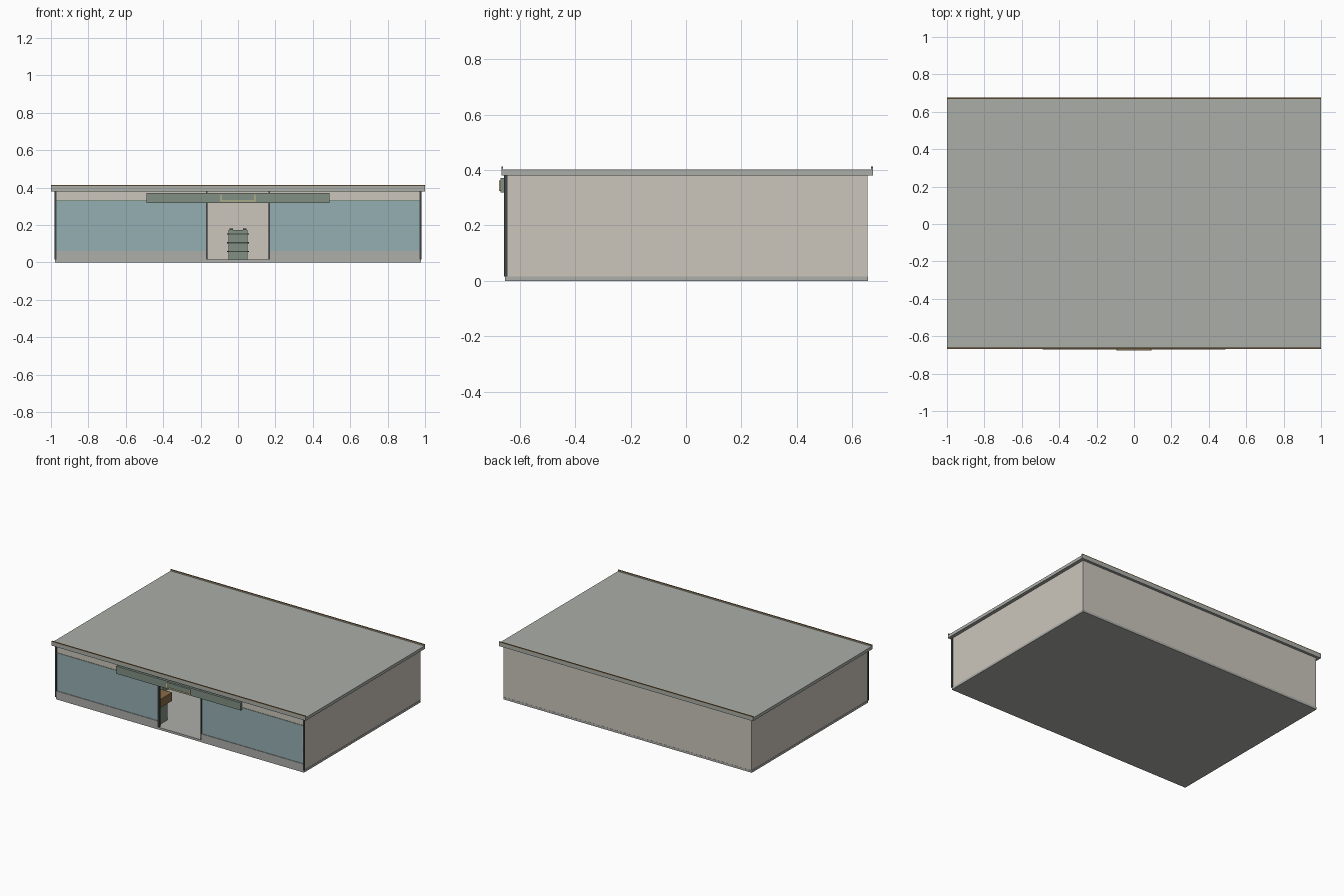
import bpy

if "Cube" in bpy.data.objects:
    bpy.data.objects.remove(bpy.data.objects["Cube"])

mats = {}


def mat(name, rgb):
    m = bpy.data.materials.new(name)
    m.diffuse_color = (*rgb, 1)
    m.use_nodes = True
    m.node_tree.nodes["Principled BSDF"].inputs["Base Color"].default_value = m.diffuse_color
    mats[name] = m


mat("plaster", (0.60, 0.56, 0.50))
mat("concrete", (0.42, 0.42, 0.40))
mat("roof_grey", (0.40, 0.42, 0.39))
mat("glass", (0.30, 0.43, 0.45))
mat("dark_metal", (0.05, 0.06, 0.06))
mat("green_metal", (0.22, 0.28, 0.23))
mat("wood", (0.25, 0.15, 0.06))
mat("gold", (0.65, 0.53, 0.25))


def box(name, x, y, z, m):
    """Axis-aligned box from (min, max) ranges."""
    bpy.ops.mesh.primitive_cube_add(
        size=1, location=[(a + b) / 2 for a, b in (x, y, z)])
    o = bpy.context.object
    o.name = name
    o.scale = [b - a for a, b in (x, y, z)]
    bpy.ops.object.transform_apply(location=False, rotation=False, scale=True)
    o.data.materials.append(mats[m])
    return o


def pair(name, x, y, z, m):
    """Box and its mirror image across x = 0."""
    box("right_" + name, x, y, z, m)
    box("left_" + name, (-x[1], -x[0]), y, z, m)


# floor, walls and roof
box("floor_slab", (-0.978, 0.978), (-0.653, 0.657), (0, 0.016), "concrete")
box("back_wall", (-0.975, 0.975), (0.642, 0.656), (0.016, 0.382), "plaster")
pair("side_wall", (0.962, 0.976), (-0.65, 0.656), (0.016, 0.382), "plaster")
box("roof_slab", (-1, 1), (-0.662, 0.67), (0.38, 0.402), "roof_grey")

# roof edge fascias with thin trim on top
for side, y0, y1 in (("front", -0.667, -0.661), ("back", 0.669, 0.675)):
    box(side + "_fascia", (-1, 1), (y0, y1), (0.38, 0.407), "roof_grey")
    box(side + "_roof_trim", (-1, 1), (y0, y1), (0.407, 0.413), "wood")

# shopfront
pair("plinth", (0.17, 0.97), (-0.654, -0.638), (0.0, 0.06), "concrete")
pair("window", (0.17, 0.97), (-0.650, -0.644), (0.06, 0.33), "glass")
pair("window_rail", (0.17, 0.97), (-0.654, -0.642), (0.327, 0.334), "green_metal")
box("front_header", (-0.97, 0.97), (-0.652, -0.640), (0.334, 0.382), "plaster")
pair("corner_post", (0.971, 0.981), (-0.657, -0.645), (0.016, 0.382), "dark_metal")
pair("door_post", (0.164, 0.172), (-0.657, -0.638), (0.016, 0.382), "dark_metal")

# sign board with plain raised panel and border
box("sign_board", (-0.49, 0.49), (-0.670, -0.652), (0.318, 0.372), "green_metal")
box("sign_panel", (-0.088, 0.088), (-0.672, -0.668), (0.330, 0.362), "green_metal")
box("sign_border_bottom", (-0.094, 0.094), (-0.675, -0.669), (0.325, 0.330), "gold")
pair("sign_border_side", (0.088, 0.094), (-0.675, -0.669), (0.330, 0.362), "gold")

# shelving aisles
for i, cx in enumerate((-0.5, 0.0, 0.5)):
    n = f"shelf_unit_{i}_"
    box(n + "core", (cx - 0.05, cx + 0.05), (-0.2, 0.4), (0.016, 0.174), "green_metal")
    for j, z in enumerate((0.058, 0.105, 0.152)):
        box(f"{n}shelf_{j}", (cx - 0.058, cx + 0.058), (-0.206, 0.406),
            (z - 0.003, z + 0.003), "dark_metal")
    for s in (-1, 1):
        box(n + "cap", (cx + s * 0.037 - 0.009, cx + s * 0.037 + 0.009),
            (-0.2, 0.4), (0.174, 0.180), "dark_metal")

# service counter beside the door
box("counter_body", (-0.6, -0.185), (-0.62, -0.53), (0.016, 0.14), "green_metal")
box("counter_top", (-0.62, -0.176), (-0.63, -0.49), (0.14, 0.20), "wood")
